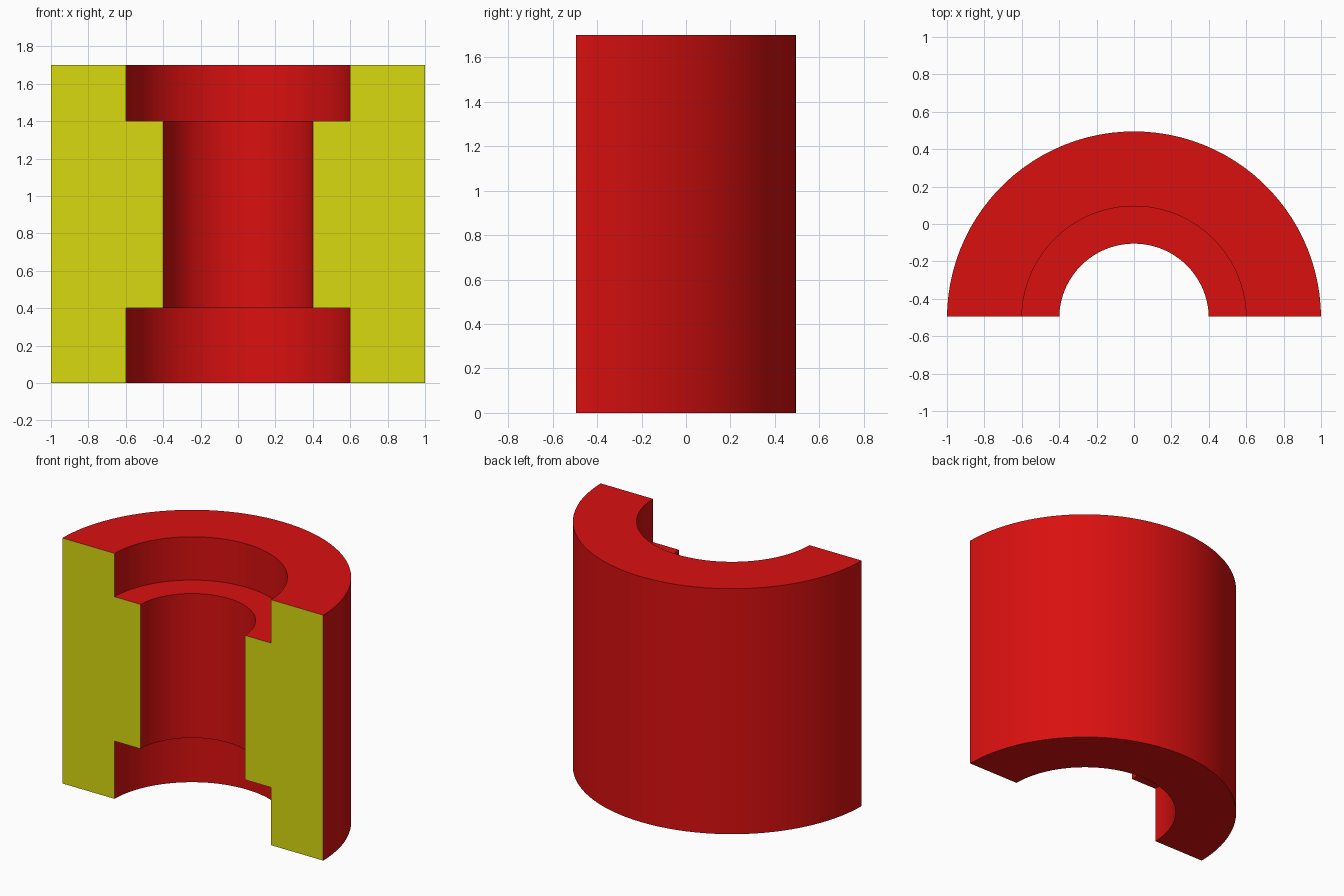
import bpy, bmesh, math
from mathutils import Vector

cube = bpy.data.objects.get("Cube")
if cube:
    bpy.data.objects.remove(cube, do_unlink=True)


def make_material(name, color):
    mat = bpy.data.materials.new(name)
    mat.use_nodes = True
    mat.diffuse_color = color
    mat.node_tree.nodes["Principled BSDF"].inputs["Base Color"].default_value = color
    return mat


HEIGHT, OUTER, BORE, RECESS = 1.7, 1.0, 0.4, 0.6
LOWER_STEP, UPPER_STEP = 0.4, 1.4
AXIS_Y, CUT_Y = -0.505, -0.495
STEPS = 50

# Cross-section of the sleeve wall: radius, height
profile = [(OUTER, 0), (OUTER, HEIGHT), (RECESS, HEIGHT), (RECESS, UPPER_STEP),
           (BORE, UPPER_STEP), (BORE, LOWER_STEP), (RECESS, LOWER_STEP), (RECESS, 0)]

# Sweep the section through half a turn
bm = bmesh.new()
verts = [bm.verts.new((r, AXIS_Y, z)) for r, z in profile]
edges = [bm.edges.new((v, verts[(i + 1) % len(verts)])) for i, v in enumerate(verts)]
bmesh.ops.spin(bm, geom=verts + edges, cent=(0, AXIS_Y, 0), axis=(0, 0, 1),
               angle=math.pi, steps=STEPS, use_duplicate=False)

# Trim the front flat and cap both wall sections
bmesh.ops.bisect_plane(bm, geom=bm.verts[:] + bm.edges[:] + bm.faces[:],
                       plane_co=(0, CUT_Y, 0), plane_no=(0, -1, 0), clear_outer=True)
rim = [e for e in bm.edges if e.is_boundary]
bmesh.ops.holes_fill(bm, edges=rim, sides=0)
bmesh.ops.recalc_face_normals(bm, faces=bm.faces[:])

# Cut faces look straight forward
for face in bm.faces:
    if face.normal.dot(Vector((0, -1, 0))) > 0.99 and abs(face.calc_center_median().y - CUT_Y) < 0.001:
        face.material_index = 1

mesh = bpy.data.meshes.new("half_sleeve")
bm.to_mesh(mesh)
bm.free()
mesh.materials.append(make_material("red", (0.7, 0.005, 0.005, 1)))
mesh.materials.append(make_material("yellow", (0.7, 0.7, 0.005, 1)))
sleeve = bpy.data.objects.new("half_sleeve", mesh)
bpy.context.collection.objects.link(sleeve)

# Smooth curved walls, sharp rims
bpy.context.view_layer.objects.active = sleeve
sleeve.select_set(True)
bpy.ops.object.shade_smooth_by_angle(angle=math.radians(30))
